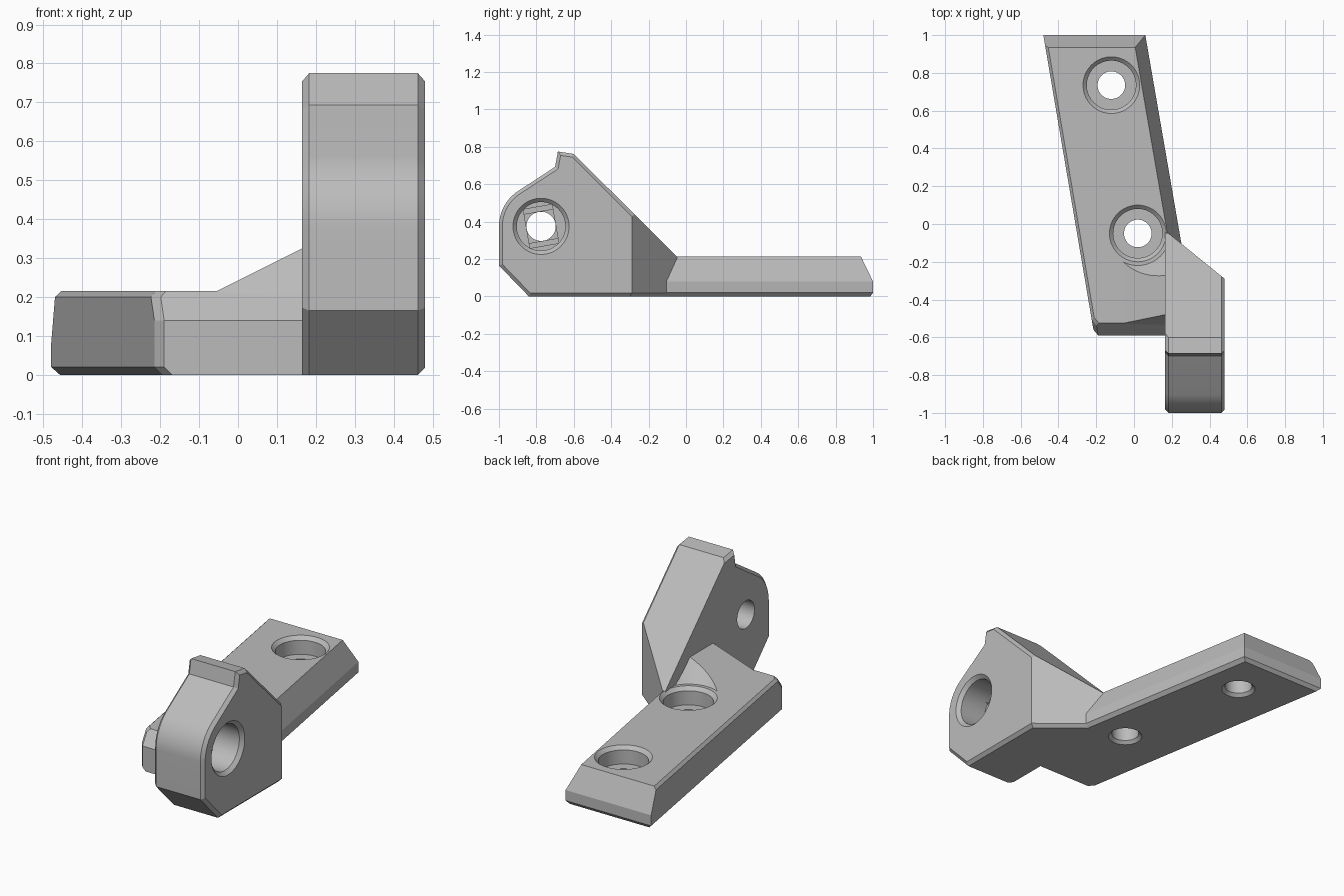
import bpy, bmesh, math
from mathutils import Vector, Matrix

cube = bpy.data.objects.get("Cube")
if cube:
    bpy.data.objects.remove(cube)

mat = bpy.data.materials.new("light grey plastic")
mat.use_nodes = True
GREY = (0.5, 0.5, 0.5, 1)
mat.diffuse_color = GREY
mat.node_tree.nodes["Principled BSDF"].inputs["Base Color"].default_value = GREY


def make(name, bm):
    bmesh.ops.recalc_face_normals(bm, faces=bm.faces)
    me = bpy.data.meshes.new(name)
    bm.to_mesh(me)
    bm.free()
    me.materials.append(mat)
    ob = bpy.data.objects.new(name, me)
    bpy.context.collection.objects.link(ob)
    return ob


def loft(name, rings):
    """Skin a stack of matching rings and cap both ends."""
    bm = bmesh.new()
    loops = [[bm.verts.new(p) for p in ring] for ring in rings]
    n = len(loops[0])
    for a, b in zip(loops, loops[1:]):
        for i in range(n):
            bm.faces.new((a[i], a[(i + 1) % n], b[(i + 1) % n], b[i]))
    bm.faces.new(loops[0])
    bm.faces.new(loops[-1])
    return make(name, bm)


def turned(name, profile, matrix, n=64):
    """Round cutter from (radius, height) pairs."""
    rings = []
    for r, h in profile:
        angles = [math.tau * i / n for i in range(n)]
        rings.append([matrix @ Vector((r * math.cos(a), r * math.sin(a), h)) for a in angles])
    return loft(name, rings)


def boolean(target, tool, operation):
    mod = target.modifiers.new("join", "BOOLEAN")
    mod.object, mod.operation, mod.solver = tool, operation, "EXACT"
    bpy.context.view_layer.objects.active = target
    bpy.ops.object.modifier_apply(modifier=mod.name)
    bpy.data.objects.remove(tool)


# Slanted mounting plate, defined by edge insets at each height
def plate_ring(z, left, right, front, back):
    y0, y1 = -0.59 + front, 1 - back

    def lx(y):
        return -0.48 + (1 - y) * 0.17 + left

    def rx(y):
        return 0.06 + (1 - y) * 0.173 - right

    pts = [(lx(y0) + 0.02, y0), (rx(y0), y0), (rx(y1), y1), (lx(y1), y1), (lx(y0 + 0.03), y0 + 0.03)]
    return [(x, y, z) for x, y in pts]


bracket = loft("mounting_bracket", [
    plate_ring(0, 0.02, 0.02, 0, 0.015),
    plate_ring(0.02, 0, 0, 0, 0),
    plate_ring(0.08, 0, 0, 0, 0),
    plate_ring(0.14, 0, 0.029, 0, 0.029),
    plate_ring(0.2, 0, 0.058, 0.052, 0.058),
    plate_ring(0.215, 0.015, 0.065, 0.065, 0.065)])

# Gusset between plate and ear, relieved around the near screw
SCREWS = [(-0.12, 0.735), (0.02, -0.05)]


def gusset_ring(back):
    pts = [(-0.085, 0.2), (0.17, 0.2), (0.17, 0.3275)]
    return [(x, -0.05 if back else -0.525 + (z - 0.215) * 0.41, z) for x, z in pts]


gusset = loft("gusset", [gusset_ring(False), gusset_ring(True)])
near = Matrix.Translation((*SCREWS[1], 0))
boolean(gusset, turned("relief", [(0.148, 0.19), (0.33, 0.4)], near), "DIFFERENCE")
boolean(bracket, gusset, "UNION")

# Counterbored screw holes in the plate
for x, y in SCREWS:
    hole = turned("screw_hole", [(0.1, -0.01), (0.073, 0.017), (0.073, 0.115), (0.13, 0.115),
                                 (0.13, 0.195), (0.15, 0.215), (0.15, 0.23)],
                  Matrix.Translation((x, y, 0)))
    boolean(bracket, hole, "DIFFERENCE")

# Upright ear: side profile with a rounded nose and a small stop on top
X0, X1 = 0.165, 0.48
CY, CZ, R = -0.775, 0.375, 0.225
arc = [math.radians(180 - 56 * i / 12) for i in range(13)]
profile = [(-0.84, 0), (-1, 0.165)]
profile += [(CY + R * math.cos(a), CZ + R * math.sin(a)) for a in arc]
profile += [(-0.7, 0.693), (-0.685, 0.775), (-0.6, 0.762), (-0.02, 0.185), (-0.02, 0)]
ear = loft("ear", [[(x, y, z) for y, z in profile] for x in (X0, X1)])

bm = bmesh.new()
bm.from_mesh(ear.data)
# Diagonal rear corner
cut = bmesh.ops.bisect_plane(bm, geom=bm.verts[:] + bm.edges[:] + bm.faces[:],
                             plane_co=(X1, -0.29, 0), plane_no=(0.255, 0.315, 0), clear_outer=True)
edges = [e for e in cut["geom_cut"] if isinstance(e, bmesh.types.BMEdge)]
bmesh.ops.contextual_create(bm, geom=edges)
bmesh.ops.recalc_face_normals(bm, faces=bm.faces)


def chamfered(e):
    a, b = (v.co for v in e.verts)
    mid = (a + b) / 2
    if abs(a.x - b.x) < 1e-4:
        if a.x > X1 - 1e-4:
            return not (abs(a.y - b.y) < 1e-4 and mid.y > -0.4)
        return mid.y < -0.6
    return mid.z < 1e-4 and mid.y > -0.4


bmesh.ops.bevel(bm, geom=[e for e in bm.edges if chamfered(e)], offset=0.018,
                segments=1, affect="EDGES", clamp_overlap=True)
bm.to_mesh(ear.data)
bm.free()

# Counterbored pivot hole with a stepped seat
pivot = Matrix.Translation((0, CY, CZ)) @ Matrix.Rotation(math.pi / 2, 4, "Y")
boolean(ear, turned("pivot_hole", [(0.078, 0.1), (0.078, 0.3), (0.13, 0.3), (0.13, X1 - 0.02),
                                   (0.15, X1), (0.15, 0.5)], pivot), "DIFFERENCE")
for length, depth in ((0.105, 0.28), (0.078, 0.26)):
    w = 0.078
    turn = pivot @ Matrix.Rotation(math.radians(10), 4, "Z")
    corners = [(-length, -w), (length, -w), (length, w), (-length, w)]
    seat = loft("seat", [[turn @ Vector((u, v, h)) for u, v in corners] for h in (depth, 0.32)])
    boolean(ear, seat, "DIFFERENCE")

boolean(bracket, ear, "UNION")

# Smooth the round surfaces, keep the edges crisp
bpy.ops.object.select_all(action="DESELECT")
bracket.select_set(True)
bpy.context.view_layer.objects.active = bracket
bpy.ops.object.shade_smooth_by_angle(angle=math.radians(20))
